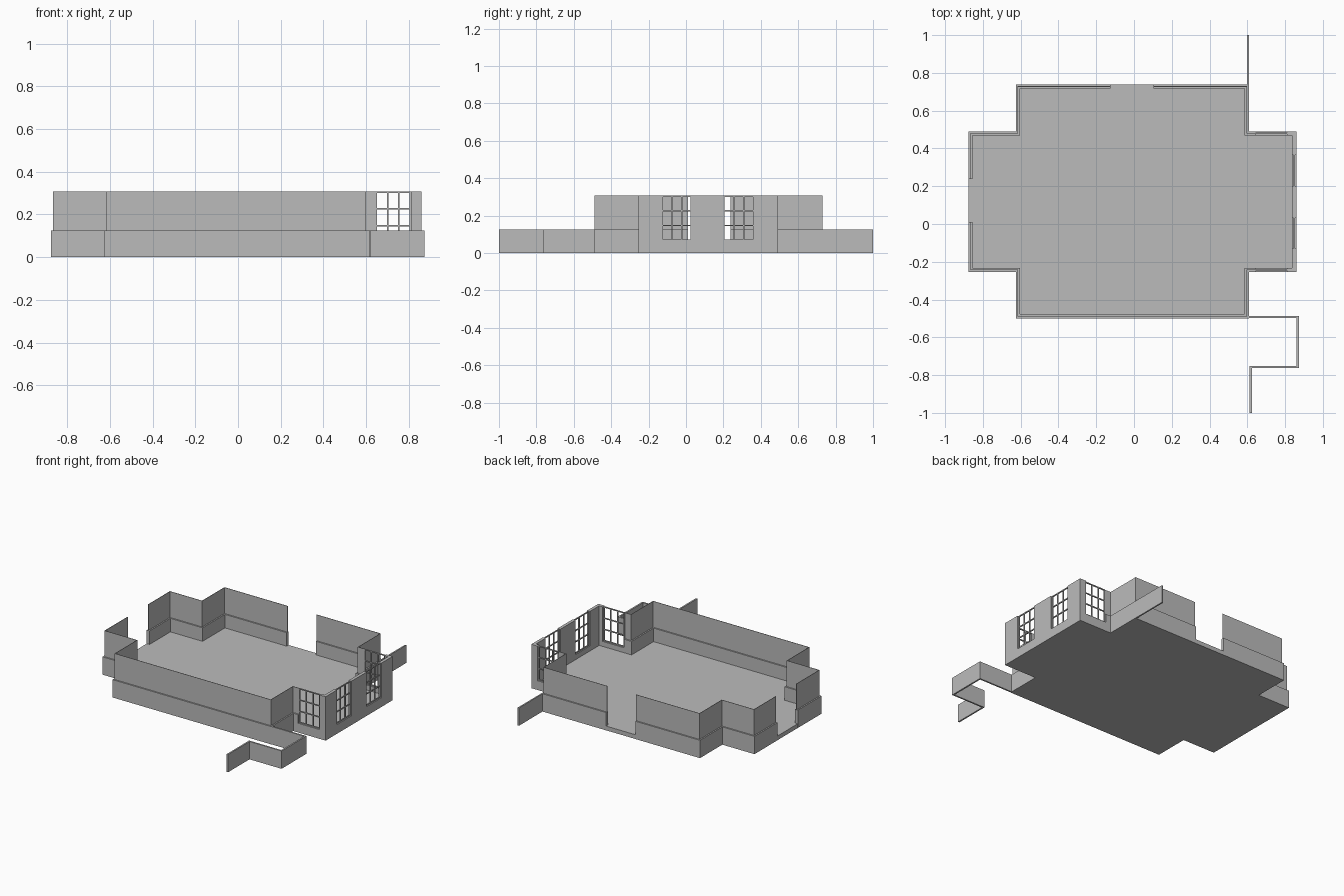
import bpy, bmesh
from mathutils import Vector

if "Cube" in bpy.data.objects:
    bpy.data.objects.remove(bpy.data.objects["Cube"])

grey = bpy.data.materials.new("plain grey")
grey.diffuse_color = (0.5, 0.5, 0.5, 1)
grey.use_nodes = True
grey.node_tree.nodes["Principled BSDF"].inputs["Base Color"].default_value = grey.diffuse_color

# Wall centre lines, heights and thicknesses
X0, X1, X2, X3 = -0.865, -0.615, 0.597, 0.848
Y0, Y1, Y2, Y3 = -0.488, -0.243, 0.480, 0.728
FLOOR, SILL, BASE, TOP = 0.03, 0.065, 0.125, 0.308
THICK, THIN = 0.022, 0.003


def prism(name, outline, z0, z1):
    """Vertical prism from a 2D outline."""
    bm = bmesh.new()
    face = bm.faces.new([bm.verts.new((x, y, z0)) for x, y in outline])
    ext = bmesh.ops.extrude_face_region(bm, geom=[face])
    verts = [g for g in ext["geom"] if isinstance(g, bmesh.types.BMVert)]
    bmesh.ops.translate(bm, verts=verts, vec=(0, 0, z1 - z0))
    bmesh.ops.recalc_face_normals(bm, faces=bm.faces)
    mesh = bpy.data.meshes.new(name)
    bm.to_mesh(mesh)
    bm.free()
    mesh.materials.append(grey)
    obj = bpy.data.objects.new(name, mesh)
    bpy.context.collection.objects.link(obj)
    return obj


def wall(name, path, z0, z1, t):
    """Wall of thickness t along a path, mitred at the corners."""
    pts = [Vector(p) for p in path]
    normals = []
    for a, b in zip(pts, pts[1:]):
        d = (b - a).normalized()
        normals.append(Vector((-d.y, d.x)))
    left, right = [], []
    for i, p in enumerate(pts):
        n0, n1 = normals[max(i - 1, 0)], normals[min(i, len(normals) - 1)]
        off = (n0 + n1) / (1 + n0.dot(n1)) * t / 2
        left.append(p + off)
        right.append(p - off)
    return prism(name, left + right[::-1], z0, z1)


def window(name, p, q):
    """Low sill with a three by three grid of glazing bars above it."""
    wall(name + "_sill", [p, q], 0, SILL, THICK)
    p, q = Vector(p), Vector(q)
    d, w = (q - p).normalized(), 0.007
    for i in range(4):
        c = (p + d * w / 2).lerp(q - d * w / 2, i / 3)
        wall(f"{name}_upright_{i}", [c - d * w / 2, c + d * w / 2], SILL, TOP, w)
        z = SILL + (TOP - SILL - w) * i / 3
        wall(f"{name}_rail_{i}", [p, q], z, z + w, w)


# Floor slab in a cross shape
e = THICK / 2 - 0.0005
a, b, c, d = X0 - e, X1 - e, X2 + e, X3 + e
f, g, h, k = Y0 - e, Y1 - e, Y2 + e, Y3 + e
prism("floor", [(a, g), (b, g), (b, f), (c, f), (c, g), (d, g),
                (d, h), (c, h), (c, k), (b, k), (b, h), (a, h)], 0, FLOOR)

# Room walls between the two doorways: thick plinth, paper-thin upper wall
room = {
    "back_left_wall": [(-0.124, Y3), (X1, Y3), (X1, Y2), (X0, Y2), (X0, 0.237)],
    "front_wall": [(X0, 0.01), (X0, Y1), (X1, Y1), (X1, Y0), (X2, Y0), (X2, Y1), (0.645, Y1)],
    "back_right_wall": [(0.645, Y2), (X2, Y2), (X2, Y3), (0.103, Y3)],
}
for name, path in room.items():
    wall(name + "_plinth", path, 0, BASE, THICK)
    wall(name + "_upper", path, BASE, TOP, THIN)

# Window bay piers
piers = {
    "front_corner_pier": [(0.81, Y1), (X3, Y1), (X3, -0.13)],
    "middle_pier": [(X3, 0.032), (X3, 0.20)],
    "back_corner_pier": [(X3, 0.365), (X3, Y2), (0.81, Y2)],
}
for name, path in piers.items():
    wall(name, path, 0, TOP, THICK)

# Bay windows
window("front_window", (0.645, Y1), (0.81, Y1))
window("back_window", (0.645, Y2), (0.81, Y2))
window("side_window_front", (X3, -0.13), (X3, 0.032))
window("side_window_back", (X3, 0.20), (X3, 0.365))

# Low garden walls outside
wall("back_garden_wall", [(0.603, Y3), (0.603, 1.0)], 0, BASE, 0.01)
wall("front_garden_wall", [(0.6, -0.492), (0.867, -0.492), (0.867, -0.757),
                           (0.618, -0.757), (0.618, -1.0)], 0, BASE, 0.011)
